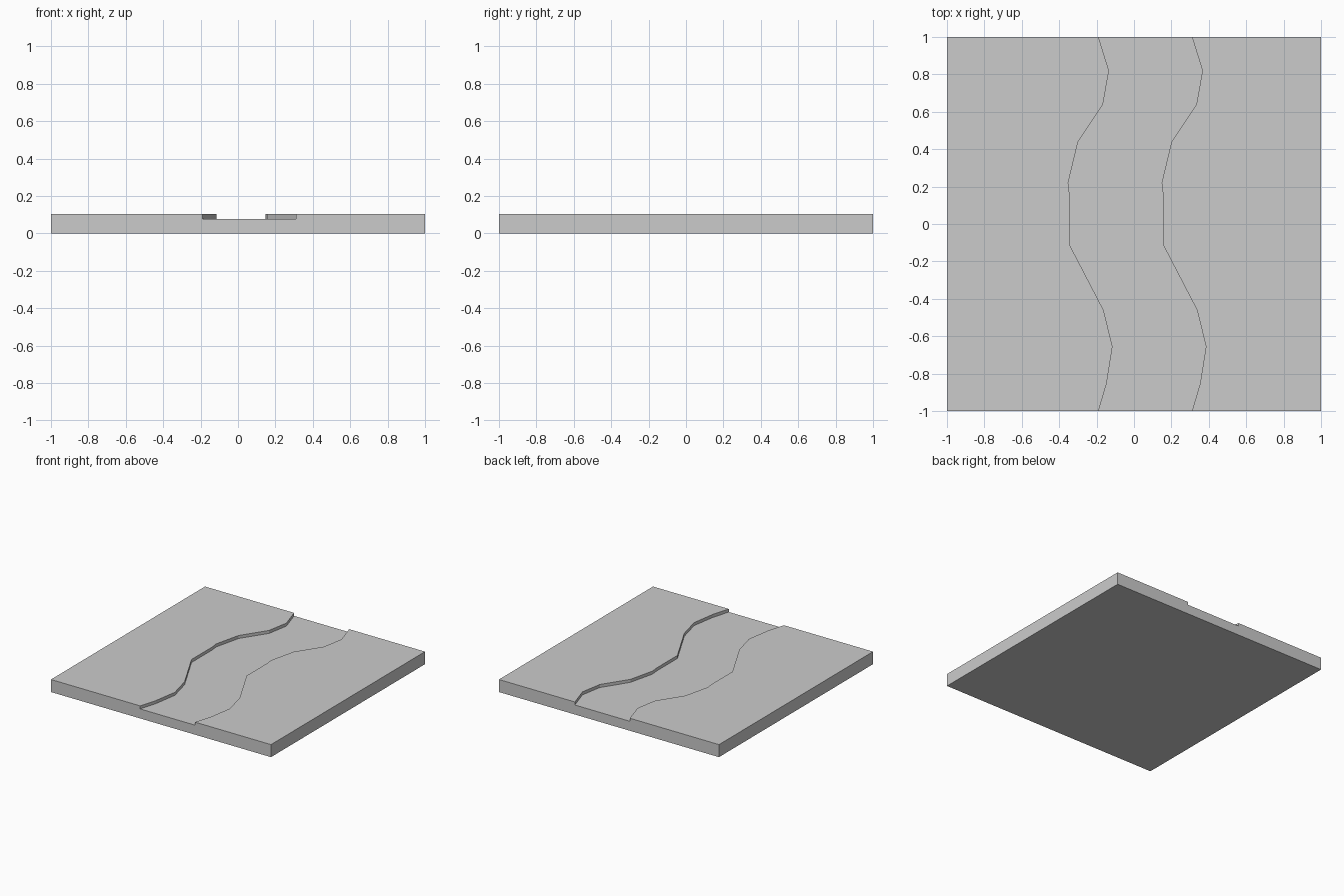
import bpy, bmesh, math

if "Cube" in bpy.data.objects:
    bpy.data.objects.remove(bpy.data.objects["Cube"])

TOP, BED, WIDTH = 0.103, 0.078, 0.5

# Left bank of the winding channel, front to back (x, y)
bank = [(-0.19, -1), (-0.147, -0.855), (-0.115, -0.655), (-0.163, -0.46),
        (-0.345, -0.11), (-0.345, 0.16), (-0.352, 0.22), (-0.3, 0.437),
        (-0.166, 0.64), (-0.134, 0.82), (-0.19, 1)]


def section(x):
    """Tile cross-section with the channel starting at x."""
    r = x + WIDTH
    return [(-1, 0), (1, 0), (1, TOP), (r, TOP),
            (r, BED), (x, BED), (x, TOP), (-1, TOP)]


bm = bmesh.new()
rings = [[bm.verts.new((px, y, pz)) for px, pz in section(x)] for x, y in bank]

# Skin between neighbouring cross-sections
for a, b in zip(rings, rings[1:]):
    for i in range(8):
        j = (i + 1) % 8
        bm.faces.new((a[i], b[i], b[j], a[j]))

# Front and back ends
bm.faces.new(rings[0])
bm.faces.new(rings[-1][::-1])

# Merge the coplanar strips into clean flat faces
bmesh.ops.recalc_face_normals(bm, faces=bm.faces)
bmesh.ops.dissolve_limit(bm, angle_limit=math.radians(0.5),
                         verts=bm.verts, edges=bm.edges)

mesh = bpy.data.meshes.new("river_tile")
bm.to_mesh(mesh)
bm.free()
bpy.context.collection.objects.link(bpy.data.objects.new("river_tile", mesh))
